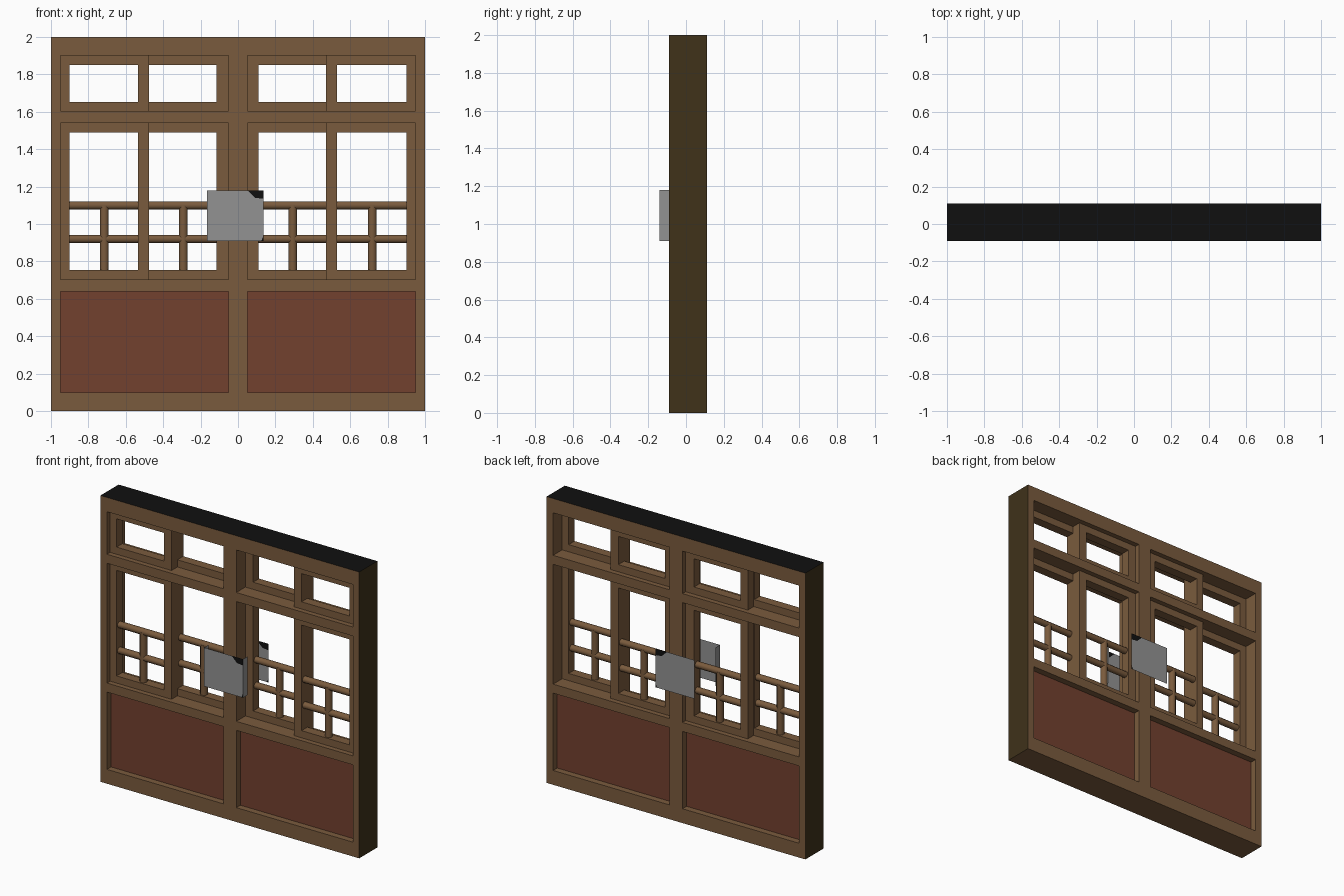
import bpy, bmesh, math
from mathutils import Matrix

if "Cube" in bpy.data.objects:
    bpy.data.objects.remove(bpy.data.objects["Cube"])


def mat(name, rgb):
    m = bpy.data.materials.new(name)
    m.diffuse_color = (*rgb, 1)
    m.use_nodes = True
    m.node_tree.nodes["Principled BSDF"].inputs["Base Color"].default_value = m.diffuse_color
    return m


WOOD = mat("wood brown", (0.195, 0.105, 0.047))
SIDE = mat("dark edge brown", (0.05, 0.032, 0.010))
BLACK = mat("near black", (0.005, 0.005, 0.005))
RED = mat("red brown panel", (0.17, 0.053, 0.028))
GREY = mat("plate grey", (0.29, 0.29, 0.29))


def finish(bm, name, *mats):
    me = bpy.data.meshes.new(name)
    bm.to_mesh(me)
    bm.free()
    for m in mats:
        me.materials.append(m)
    ob = bpy.data.objects.new(name, me)
    bpy.context.collection.objects.link(ob)
    return ob


def box(bm, x0, x1, y0, y1, z0, z1):
    m = Matrix.Translation(((x0 + x1) / 2, (y0 + y1) / 2, (z0 + z1) / 2)) @ \
        Matrix.Diagonal((abs(x1 - x0), y1 - y0, z1 - z0, 1))
    bmesh.ops.create_cube(bm, size=1, matrix=m)


def rod(bm, a, b, y, other, r, axis):
    # eight-sided bar along x or z, flats facing the front
    mid = (a + b) / 2
    if axis == 'x':
        m = Matrix.Translation((mid, y, other)) @ Matrix.Rotation(math.pi / 2, 4, 'Y')
    else:
        m = Matrix.Translation((other, y, mid))
    m = m @ Matrix.Rotation(math.pi / 8, 4, 'Z')
    bmesh.ops.create_cone(bm, segments=8, radius1=r, radius2=r, depth=abs(b - a),
                          cap_ends=True, matrix=m)


F, B = -0.09, 0.11      # front and back of the main frame

# main frame: jambs, centre post and rails
bm = bmesh.new()
for s in (-1, 1):
    box(bm, s * 0.95, s * 1.0, F, B, 0, 2)
box(bm, -0.05, 0.05, F, B, 0, 2)
for s in (-1, 1):
    for z0, z1 in ((0, 0.10), (0.64, 0.703), (1.54, 1.603), (1.90, 2.0)):
        box(bm, s * 0.05, s * 0.95, F, B, z0, z1)
bm.normal_update()
for f in bm.faces:
    c = f.calc_center_median()
    if c.z > 1.99:
        f.material_index = 2
    elif abs(c.x) > 0.99:
        f.material_index = 1
finish(bm, "door_frame", WOOD, SIDE, BLACK)

# recessed lower panels
for s, side in ((-1, "left"), (1, "right")):
    bm = bmesh.new()
    box(bm, s * 0.05, s * 0.95, F + 0.045, B - 0.045, 0.10, 0.64)
    finish(bm, "lower_panel_" + side, RED)


def sash(name, x0, x1, bx0, bx1, y0, y1, z0, z1, lattice):
    # window sash with borders bx0 / bx1 wide, optionally with lattice bars
    bm = bmesh.new()
    a, b = x0 + bx0, x1 - bx1
    box(bm, x0, a, y0, y1, z0, z1)
    box(bm, b, x1, y0, y1, z0, z1)
    box(bm, a, b, y0, y1, z0, z0 + 0.05)
    box(bm, a, b, y0, y1, z1 - 0.05, z1)
    finish(bm, name, WOOD)
    if lattice:
        bm = bmesh.new()
        y = (y0 + y1) / 2
        for z in (0.92, 1.10):
            rod(bm, a, b, y, z, 0.023, 'x')
        rod(bm, z0 + 0.05, 1.10, y, (a + b) / 2 + 0.003, 0.025, 'z')
        ob = finish(bm, name + "_lattice", WOOD)
        for p in ob.data.polygons:
            p.use_smooth = len(p.vertices) == 4


# sliding sashes: outer ones in the front track, inner ones in the back track
for z0, z1, row in ((0.703, 1.54, "lower"), (1.603, 1.90, "upper")):
    low = row == "lower"
    fy, by = (-0.055, 0.01), (0.01, 0.075)
    sash(row + "_sash_far_left", -0.95, -0.475, 0.05, 0.06, *fy, z0, z1, low)
    sash(row + "_sash_inner_left", -0.53, -0.05, 0.055, 0.065, *by, z0, z1, low)
    sash(row + "_sash_inner_right", 0.05, 0.53, 0.06, 0.06, *by, z0, z1, low)
    sash(row + "_sash_far_right", 0.47, 0.95, 0.06, 0.05, *fy, z0, z1, low)


# lock plates: grey sheet with a black upper corner
def plate(name, y, flip, returns):
    bm = bmesh.new()
    L, R, Z0, Z1 = -0.165, 0.137, 0.91, 1.18
    grey = [(L, Z0), (R - 0.012, Z0), (R, Z0 + 0.03), (R, 1.135), (0.09, 1.14), (0.05, Z1), (L, Z1)]
    corner = [(0.05, Z1), (0.09, 1.14), (R, 1.135), (R, Z1)]
    chip = [(R - 0.012, Z0), (R, Z0), (R, Z0 + 0.03)]
    for pts, mi in ((grey, 0), (corner, 1), (chip, 1)):
        vs = [bm.verts.new((x, y, z)) for x, z in pts]
        f = bm.faces.new(vs)
        f.material_index = mi
        f.normal_update()
        if (f.normal.y > 0) != flip:
            f.normal_flip()
    if returns:     # side returns towards the frame
        for x, order in ((L, 1), (R, -1)):
            pts = [(x, y, Z0), (x, y, Z1), (x, F, Z1), (x, F, Z0)][::order]
            bm.faces.new([bm.verts.new(p) for p in pts])
    finish(bm, name, GREY, BLACK)


plate("lock_plate_front", -0.14, False, True)
plate("lock_plate_back", 0.14, True, False)
